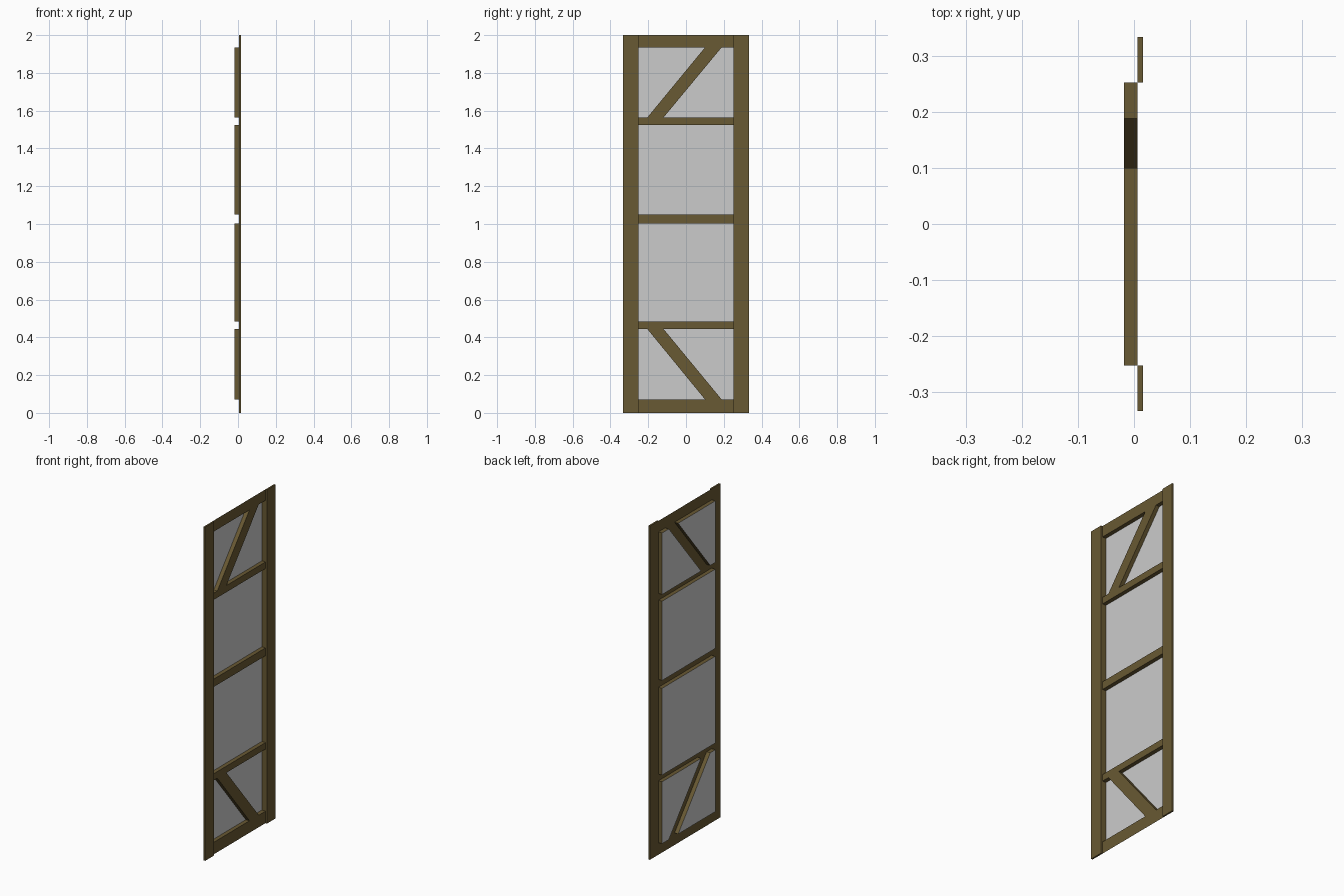
import bpy, bmesh

if "Cube" in bpy.data.objects:
    bpy.data.objects.remove(bpy.data.objects["Cube"])

X_PANE, X_RAIL, X_STILE = -0.018, 0.006, 0.016   # depth levels
OUT, INN = 0.333, 0.252                          # stile outer / inner edge
RAILS = [(0.0, 0.072), (0.443, 0.483), (1.003, 1.05), (1.525, 1.565), (1.934, 2.0)]

wood = bpy.data.materials.new("brown_frame")
wood.diffuse_color = (0.14, 0.10, 0.033, 1)
wood.use_nodes = True
wood.node_tree.nodes["Principled BSDF"].inputs["Base Color"].default_value = wood.diffuse_color


def make(name, polys, mat=None):
    """Mesh object from a list of 3D polygons, with shared corners welded."""
    bm = bmesh.new()
    for p in polys:
        bm.faces.new([bm.verts.new(c) for c in p])
    bmesh.ops.remove_doubles(bm, verts=bm.verts, dist=1e-5)
    me = bpy.data.meshes.new(name)
    bm.to_mesh(me)
    bm.free()
    ob = bpy.data.objects.new(name, me)
    bpy.context.collection.objects.link(ob)
    if mat:
        me.materials.append(mat)
    return ob


def flat(points, x):
    """(y, z) outline laid at depth x, facing +x when counter-clockwise."""
    return [(x, y, z) for y, z in points]


def rect(y0, y1, z0, z1):
    return [(y0, z0), (y1, z0), (y1, z1), (y0, z1)]


def opening(name, pts):
    """Recessed bay: brown reveal around a grey pane."""
    rim = []
    for a, b in zip(pts, pts[1:] + pts[:1]):
        rim.append([(X_RAIL, *a), (X_RAIL, *b), (X_PANE, *b), (X_PANE, *a)])
    make(name + "_reveal", rim, wood)
    make(name + "_pane", [flat(pts, X_PANE)])


# upright stiles, proud of the rails
for side, s in (("left", -1), ("right", 1)):
    bm = bmesh.new()
    bmesh.ops.create_cube(bm, size=1)
    for v in bm.verts:
        v.co = (X_STILE if v.co.x > 0 else X_RAIL,
                s * (OUT + INN) / 2 + v.co.y * (OUT - INN), v.co.z * 2 + 1)
    me = bpy.data.meshes.new(side + "_stile")
    bm.to_mesh(me)
    bm.free()
    me.materials.append(wood)
    bpy.context.collection.objects.link(bpy.data.objects.new(side + "_stile", me))

# horizontal rails
for i, (z0, z1) in enumerate(RAILS):
    make(f"rail_{i + 1}", [flat(rect(-INN, INN, z0, z1), X_RAIL)], wood)

# square bays in the middle
opening("lower_middle", rect(-INN, INN, RAILS[1][1], RAILS[2][0]))
opening("upper_middle", rect(-INN, INN, RAILS[2][1], RAILS[3][0]))

# end bays split by a diagonal brace running from the inner rail to the outer rail
for name, z_in, z_out in (("bottom", RAILS[1][0], RAILS[0][1]),
                          ("top", RAILS[3][1], RAILS[4][0])):
    a0, a1, b0, b1 = -0.204, -0.118, 0.1, 0.188
    shapes = {"brace": [(a0, z_in), (b0, z_out), (b1, z_out), (a1, z_in)],
              "left": [(-INN, z_in), (-INN, z_out), (b0, z_out), (a0, z_in)],
              "right": [(a1, z_in), (b1, z_out), (INN, z_out), (INN, z_in)]}
    for part, pts in shapes.items():
        if z_out > z_in:
            pts = pts[::-1]          # keep the outline counter-clockwise
        if part == "brace":
            make(name + "_brace", [flat(pts, X_RAIL)], wood)
        else:
            opening(f"{name}_{part}", pts)
